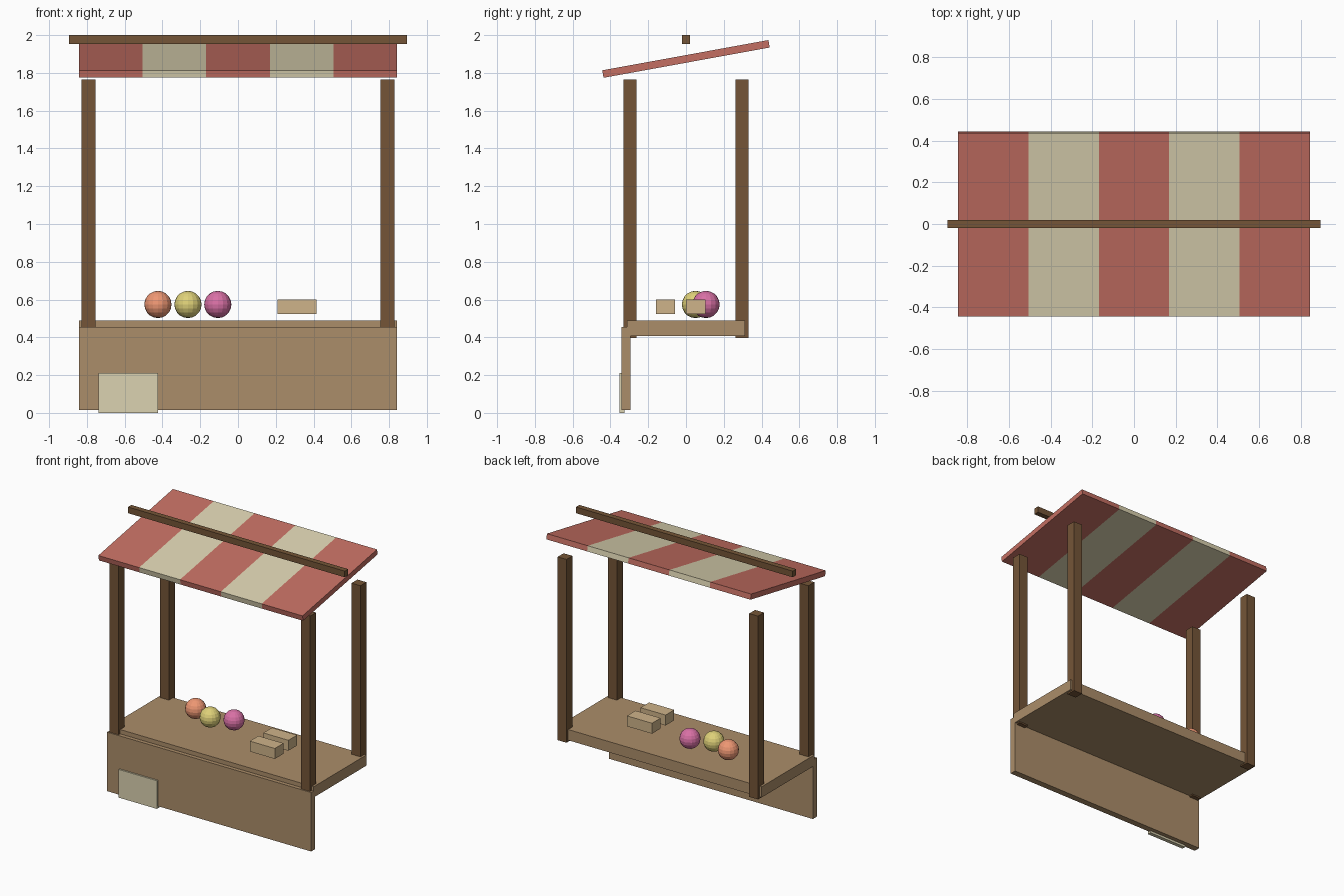
import bpy, bmesh, math
from mathutils import Vector

if "Cube" in bpy.data.objects:
    bpy.data.objects.remove(bpy.data.objects["Cube"])


def material(name, rgb):
    # sRGB 0-255 to linear
    m = bpy.data.materials.new(name)
    m.diffuse_color = [(c / 255) ** 2.2 for c in rgb] + [1]
    m.use_nodes = True
    m.node_tree.nodes["Principled BSDF"].inputs["Base Color"].default_value = m.diffuse_color
    return m


DARK = material("dark_wood", (116, 86, 58))
WOOD = material("light_wood", (170, 140, 105))
RED = material("red_cloth", (194, 110, 98))
CREAM = material("cream_cloth", (218, 209, 175))
CRATE = material("crate_wood", (205, 178, 136))
ORANGE = material("orange_fruit", (238, 150, 115))
YELLOW = material("yellow_fruit", (222, 208, 120))
PINK = material("pink_fruit", (216, 112, 164))


def finish(name, bm, mats):
    mesh = bpy.data.meshes.new(name)
    bm.to_mesh(mesh)
    bm.free()
    for m in mats:
        mesh.materials.append(m)
    ob = bpy.data.objects.new(name, mesh)
    bpy.context.collection.objects.link(ob)
    return ob


def box(name, center, size, mat):
    bm = bmesh.new()
    bmesh.ops.create_cube(bm, size=1)
    bmesh.ops.scale(bm, vec=size, verts=bm.verts)
    ob = finish(name, bm, [mat])
    ob.location = center
    return ob


# Counter, front panel and sign
box("counter_top", (0, 0, 0.448), (1.686, 0.624, 0.08), WOOD)
box("front_panel", (0, -0.317, 0.236), (1.686, 0.048, 0.44), WOOD)
box("sign_board", (-0.581, -0.339, 0.105), (0.317, 0.028, 0.21), CREAM)

# Corner posts
for sx, side in ((-1, "left"), (1, "right")):
    for sy, end in ((-1, "front"), (1, "back")):
        box(f"{end}_{side}_post", (sx * 0.791, sy * 0.297, 1.081),
            (0.073, 0.07, 1.368), DARK)

# Ridge beam above the canopy
box("ridge_beam", (0, 0, 1.977), (1.79, 0.04, 0.046), DARK)

# Sloping canopy: one slab cut into five stripes
bm = bmesh.new()
bmesh.ops.create_cube(bm, size=1)
bmesh.ops.scale(bm, vec=(1.686, 0.894, 0.04), verts=bm.verts)
stripe = 1.686 / 5
for i in range(1, 5):
    bmesh.ops.bisect_plane(bm, geom=bm.verts[:] + bm.edges[:] + bm.faces[:],
                           plane_co=Vector((-0.843 + i * stripe, 0, 0)),
                           plane_no=Vector((1, 0, 0)))
for f in bm.faces:
    x = f.calc_center_median().x
    f.material_index = min(4, int((x + 0.843) / stripe)) % 2
canopy = finish("striped_canopy", bm, [RED, CREAM])
canopy.location = (0, 0, 1.874)
canopy.rotation_euler.x = 0.18

# Round fruit
for name, x, y, mat in (("orange_fruit", -0.424, 0.106, ORANGE),
                        ("yellow_fruit", -0.265, 0.05, YELLOW),
                        ("pink_fruit", -0.107, 0.106, PINK)):
    bm = bmesh.new()
    bmesh.ops.create_uvsphere(bm, u_segments=16, v_segments=10, radius=0.072)
    finish(name, bm, [mat]).location = (x, y, 0.574)

# Small crates
for name, y in (("front_crate", -0.108), ("back_crate", 0.052)):
    box(name, (0.312, y, 0.562), (0.207, 0.102, 0.078), CRATE)
